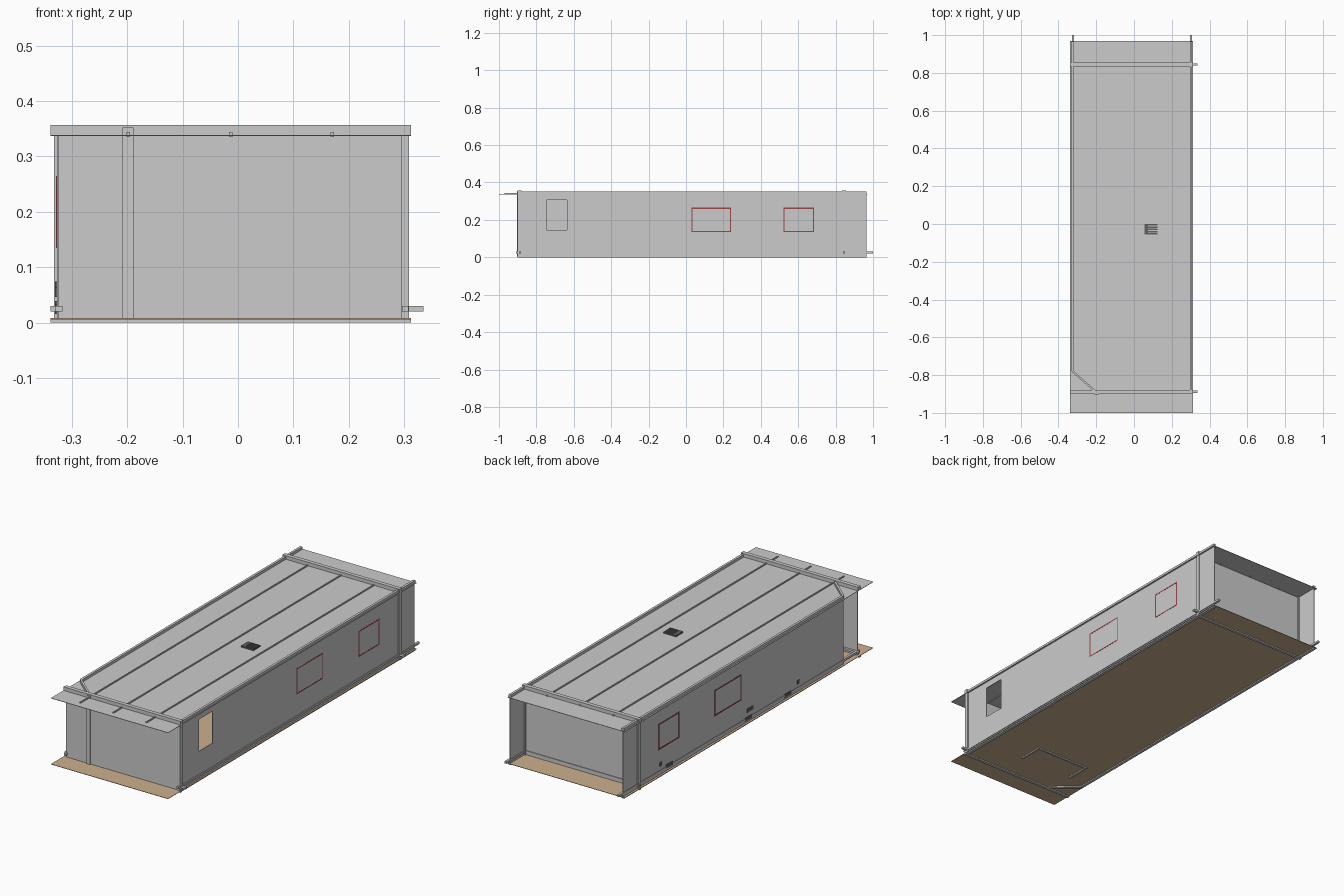
import bpy, bmesh, math
from mathutils import Matrix, Vector

if "Cube" in bpy.data.objects:
    bpy.data.objects.remove(bpy.data.objects["Cube"])


def material(name, rgb):
    m = bpy.data.materials.new(name)
    m.diffuse_color = (*rgb, 1)
    m.use_nodes = True
    m.node_tree.nodes["Principled BSDF"].inputs["Base Color"].default_value = m.diffuse_color
    return m


TAN = material("wood_floor", (0.6, 0.43, 0.27))
RED = material("window_red", (0.32, 0.06, 0.06))
DARK = material("dark_vent", (0.12, 0.12, 0.12))


def boxes(name, ranges, mat=None):
    """One object made of boxes given as (x0, x1, y0, y1, z0, z1)."""
    bm = bmesh.new()
    for x0, x1, y0, y1, z0, z1 in ranges:
        centre = Vector(((x0 + x1) / 2, (y0 + y1) / 2, (z0 + z1) / 2))
        size = Matrix.Diagonal((x1 - x0, y1 - y0, z1 - z0, 1))
        bmesh.ops.create_cube(bm, size=1, matrix=Matrix.Translation(centre) @ size)
    me = bpy.data.meshes.new(name)
    bm.to_mesh(me)
    bm.free()
    ob = bpy.data.objects.new(name, me)
    bpy.context.collection.objects.link(ob)
    if mat:
        me.materials.append(mat)
    return ob


def diagonal(name, a, b, width, z0, z1):
    """Bar between two plan points."""
    d = Vector(b) - Vector(a)
    ob = boxes(name, [(0, d.length, -width / 2, width / 2, z0, z1)])
    ob.location = (a[0], a[1], 0)
    ob.rotation_euler.z = math.atan2(d.y, d.x)


def frame(x0, x1, y0, y1, z0, z1, w):
    """Rectangular border on a side wall."""
    return [(x0, x1, y0, y1, z0, z0 + w), (x0, x1, y0, y1, z1 - w, z1),
            (x0, x1, y0, y0 + w, z0, z1), (x0, x1, y1 - w, y1, z0, z1)]


LEFT, RIGHT = -0.325, 0.302       # side wall planes
FRONT, BACK = -0.895, 0.845       # end wall planes
FLOOR, ROOF, TOP = 0.006, 0.339, 0.352
T = 0.002                         # half sheet thickness

# Floor and roof sheets
boxes("floor", [(-0.338, 0.312, -1, 0.97, FLOOR, FLOOR + 0.002)], TAN)
boxes("roof", [(-0.338, 0.312, -1, 0.97, ROOF - 0.002, ROOF)])

# Walls; the left one stops short at the angled entry corner
right_wall = boxes("right_wall", [(RIGHT - T, RIGHT + T, -0.9, 0.965, FLOOR, TOP)])
boxes("left_wall", [(LEFT - T, LEFT + T, -0.78, 0.965, FLOOR, TOP)])
boxes("front_wall", [(LEFT, RIGHT, FRONT - T, FRONT + T, FLOOR, ROOF)])
boxes("back_wall", [(LEFT, RIGHT, BACK - T, BACK + T, FLOOR, ROOF)])

# Opening in the right wall
cutter = boxes("opening_cutter", [(RIGHT - 0.05, RIGHT + 0.05, -0.745, -0.635, 0.145, 0.305)])
cutter.hide_render = True
cutter.hide_viewport = True
mod = right_wall.modifiers.new("opening", 'BOOLEAN')
mod.object = cutter
mod.solver = 'EXACT'

# Base rails along the walls, running past the corners
boxes("base_side_rails", [(x - 0.006, x + 0.006, -0.91, 1.0, 0.02, 0.03)
                          for x in (LEFT + 0.002, RIGHT)])
boxes("base_cross_rails", [(-0.338, 0.335, y - 0.006, y + 0.006, 0.02, 0.03)
                           for y in (-0.888, BACK)])

# Strips under the floor, with a three-sided step outline
boxes("underfloor_strips",
      [(x - 0.007, x + 0.007, y0, 0.965, 0, FLOOR) for x, y0 in ((LEFT, -0.78), (RIGHT, -0.9))]
      + [(-0.338, 0.312, y - 0.007, y + 0.007, 0, FLOOR) for y in (FRONT, BACK)])
boxes("underfloor_step", [(-0.228, 0.077, -0.632, -0.622, 0, FLOOR),
                          (-0.228, -0.218, -0.75, -0.632, 0, FLOOR),
                          (0.067, 0.077, -0.75, -0.632, 0, FLOOR)])

# Roof bars, eaves and long ribs
boxes("roof_cross_bars", [(-0.338, 0.312, y - 0.01, y + 0.01, ROOF, 0.357)
                          for y in (FRONT + 0.005, BACK)])
boxes("roof_edge_bars", [(x - 0.006, x + 0.006, y0, 0.965, ROOF, TOP)
                         for x, y0 in ((LEFT, -0.78), (RIGHT, -0.9))])
boxes("roof_ribs", [(x - 0.003, x + 0.003, -0.97, 0.86, 0.335, 0.344)
                    for x in (-0.198, -0.013, 0.17)])

# Angled entry corner
diagonal("entry_roof_bar", (-0.325, -0.78), (-0.2, -0.89), 0.01, ROOF, TOP)
diagonal("entry_floor_bar", (-0.325, -0.78), (-0.2, -0.89), 0.012, 0, FLOOR)

# Upright posts
boxes("front_post", [(-0.208, -0.189, -0.904, -0.89, 0.003, TOP)])
boxes("corner_posts",
      [(RIGHT - 0.007, RIGHT + 0.007, y - 0.01, y + 0.01, 0.003, TOP) for y in (-0.89, BACK)]
      + [(LEFT - 0.007, LEFT + 0.007, BACK - 0.01, BACK + 0.01, 0.003, TOP)])

# Window frames on both sides, nearly flush on the right
for name, x in (("left_windows", LEFT - 0.001), ("right_windows", RIGHT)):
    boxes(name, [b for y0, y1 in ((0.52, 0.685), (0.03, 0.24))
                 for b in frame(x - 0.0025, x + 0.0025, y0, y1, 0.135, 0.265, 0.006)], RED)

# Small service boxes low on the left wall
boxes("service_boxes", [(LEFT - 0.005, LEFT + 0.002, y - w, y + w, z - 0.009, z + 0.009)
                        for y, z, w in ((0.60, 0.03, 0.025), (0.67, 0.06, 0.008),
                                        (-0.027, 0.025, 0.025), (-0.04, 0.065, 0.025),
                                        (-0.34, 0.025, 0.025), (-0.42, 0.055, 0.008))], DARK)

# Roof vent with slats
boxes("roof_vent", [(0.055, 0.075, -0.056, 0, ROOF, 0.346)]
      + [(0.055, 0.125, y - 0.004, y + 0.004, ROOF, 0.346)
         for y in (-0.052, -0.04, -0.028, -0.016, -0.004)], DARK)
